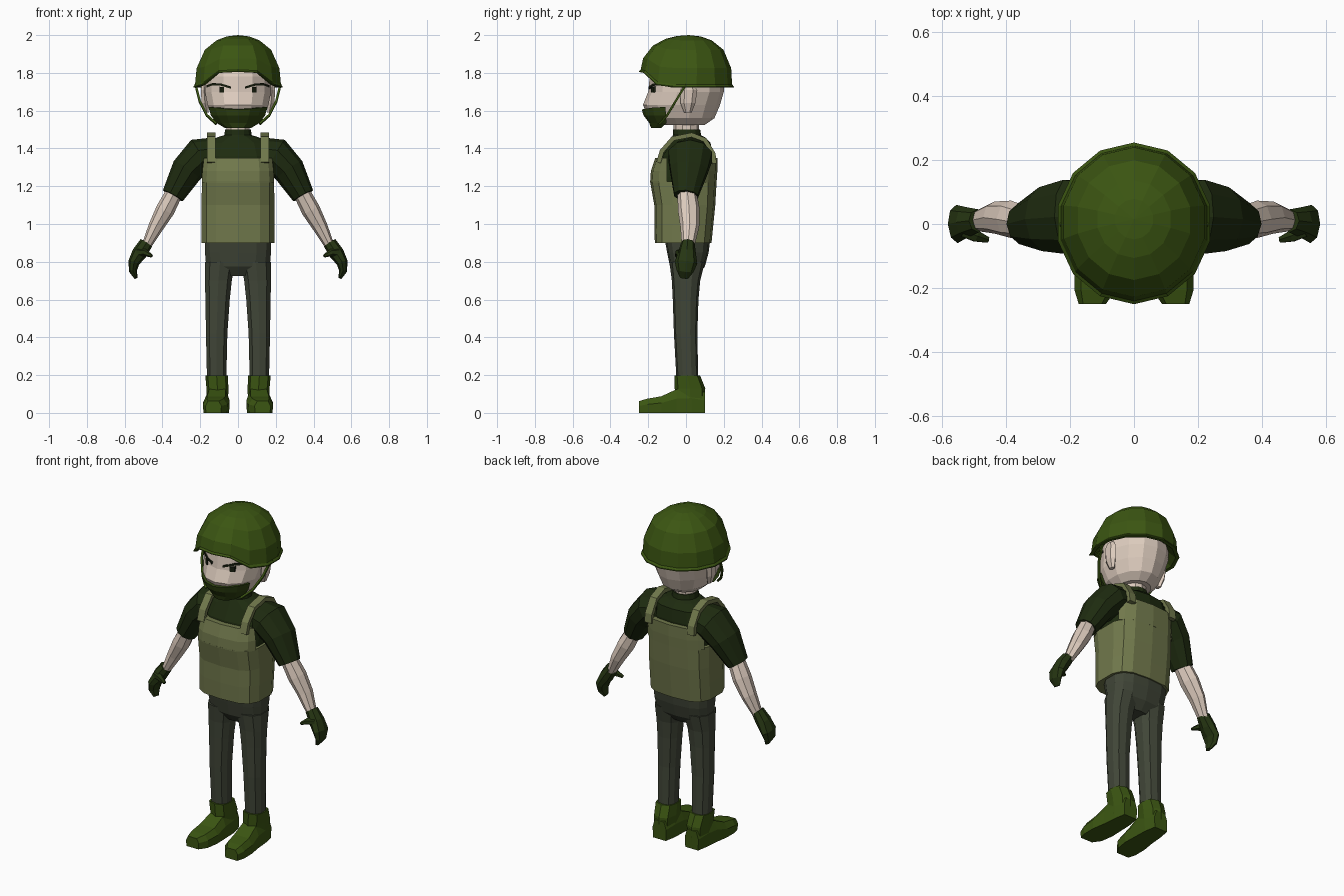
import bpy, bmesh, math
from mathutils import Vector as V

if "Cube" in bpy.data.objects:
    bpy.data.objects.remove(bpy.data.objects["Cube"])


def material(name, rgb):
    m = bpy.data.materials.new(name)
    m.diffuse_color = (*rgb, 1)
    m.use_nodes = True
    m.node_tree.nodes["Principled BSDF"].inputs["Base Color"].default_value = m.diffuse_color
    return m


HELMET = material("helmet_green", (0.044, 0.092, 0.006))
SKIN = material("skin", (0.72, 0.60, 0.51))
VEST = material("olive", (0.165, 0.190, 0.072))
PANTS = material("grey_green", (0.052, 0.061, 0.039))
SHIRT = material("dark_green", (0.013, 0.024, 0.005))
GLOVE = material("glove_green", (0.019, 0.036, 0.006))
MASK = material("mask_green", (0.030, 0.058, 0.006))
EYE = material("eye_dark", (0.008, 0.012, 0.004))


def loft(name, rings, mat, mirror=False):
    """Skin closed rings of equal length, cap both ends; optionally make a mirrored twin."""
    for s in ((1, -1) if mirror else (1,)):
        bm = bmesh.new()
        rows = [[bm.verts.new((p[0] * s, p[1], p[2])) for p in r] for r in rings]
        n = len(rows[0])
        for a, b in zip(rows, rows[1:]):
            for i in range(n):
                j = (i + 1) % n
                bm.faces.new((a[i], a[j], b[j], b[i]))
        bm.faces.new(rows[0])
        bm.faces.new(rows[-1])
        bmesh.ops.remove_doubles(bm, verts=bm.verts, dist=0.0005)
        bmesh.ops.recalc_face_normals(bm, faces=bm.faces)
        full = name if not mirror else ("right_" if s > 0 else "left_") + name
        me = bpy.data.meshes.new(full)
        bm.to_mesh(me)
        bm.free()
        me.materials.append(mat)
        bpy.context.collection.objects.link(bpy.data.objects.new(full, me))


def ring(z, rx, y0, y1, cx=0, n=14, e=2.0):
    """Horizontal superellipse spanning y0..y1; first vertex at the front."""
    cy, ry, out = (y0 + y1) / 2, (y1 - y0) / 2, []
    for i in range(n):
        a = 2 * math.pi * i / n
        s, c = math.sin(a), -math.cos(a)
        out.append((cx + rx * math.copysign(abs(s) ** (2 / e), s),
                    cy + ry * math.copysign(abs(c) ** (2 / e), c), z))
    return out


def tube(points, side=(0, 1, 0), n=8, turn=0.0):
    """Rings along a path of (x, y, z, in-plane radius, side radius)."""
    side, rings = V(side), []
    pos = [V(p[:3]) for p in points]
    for i, p in enumerate(points):
        d = (pos[min(i + 1, len(pos) - 1)] - pos[max(i - 1, 0)]).normalized()
        up = side.cross(d).normalized()
        sd = d.cross(up)
        rings.append([pos[i] + up * p[3] * math.cos(a) + sd * p[4] * math.sin(a)
                      for a in (2 * math.pi * (k + turn) / n for k in range(n))])
    return rings


# Head: (z, half width, front y, back y)
HEAD = [(1.525, .095, -.14, .10), (1.56, .135, -.195, .15), (1.63, .165, -.228, .18),
        (1.70, .18, -.20, .20), (1.78, .178, -.192, .20), (1.87, .15, -.15, .16)]
loft("head", [ring(*h) for h in HEAD], SKIN)
loft("neck", [ring(z, .065, -.065, .07, n=10) for z in (1.44, 1.56)], SKIN)
loft("ear", [ring(1.59, .012, -.01, .03, .165, 6), ring(1.64, .02, -.03, .05, .175, 6),
             ring(1.71, .02, -.03, .06, .18, 6), ring(1.74, .012, -.01, .04, .18, 6)], SKIN, True)


def face_point(x, z):
    """Point on the front of the head."""
    for a, b in zip(HEAD, HEAD[1:]):
        if a[0] <= z <= b[0]:
            t = (z - a[0]) / (b[0] - a[0])
            rx, y0, y1 = (a[k] + (b[k] - a[k]) * t for k in (1, 2, 3))
    return V((x, (y0 + y1) / 2 - (y1 - y0) / 2 * math.sqrt(1 - (x / rx) ** 2), z))


# Eyes and brows as thin plates on the face
def plate(name, pts, half):
    rings = []
    for x, z in pts:
        p = face_point(x, z)
        rings.append([(x, p.y + dy, z + dz) for dy, dz in
                      ((-.005, -half), (-.005, half), (.012, half), (.012, -half))])
    loft(name, rings, EYE, True)


plate("eye", [(.073, 1.712), (.085, 1.71), (.098, 1.712)], .015)
plate("brow", [(.037, 1.722), (.09, 1.738), (.135, 1.74), (.168, 1.728)], .006)

# Lower face mask: front arc of the head, pushed outward
mask = []
for z, rx, ry, cy in ((1.508, .075, .09, -.095), (1.535, .125, .155, -.04),
                      (1.575, .157, .20, -.025), (1.62, .172, .212, -.022)):
    mask.append([(rx * math.sin(a), cy - ry * math.cos(a),
                  z - (.014 * math.cos(a) ** 4 if z > 1.6 else 0))
                 for a in (math.radians(d) for d in range(-66, 67, 22))])
loft("face_mask", mask, MASK)
loft("chin_strap", tube([(.225, .0, 1.74, .008, .008), (.203, -.055, 1.65, .008, .008),
                         (.165, -.10, 1.575, .008, .008), (.115, -.14, 1.53, .008, .008)],
                        (1, 0, 0), 4, .5), HELMET, True)

# Helmet: dome with a raised front edge and a flared lip
N = 14
rows = []
for f, r, cy in ((1, 0, .015), (.975, .25, .015), (.9, .48, .015), (.72, .74, .012), (.37, .925, .006),
                 (.06, .96, .002), (.02, 1.0, .002), (0, 1.0, .002), (0, .92, .002), (.25, .6, .002)):
    row = []
    for i in range(N):
        a = 2 * math.pi * i / N
        k = min(i, N - i)
        rim = (1.805, 1.80, 1.735)[k] if k < 3 else 1.722
        row.append((.243 * r * math.sin(a), cy - .252 * r * math.cos(a), rim + (2 - rim) * f))
    rows.append(row)
loft("helmet", rows, HELMET)

# Shirt body, collar and sleeves
loft("shirt", [ring(.95, .17, -.13, .11, e=2.8), ring(1.25, .18, -.15, .13, e=2.8),
               ring(1.36, .19, -.13, .14, e=2.6), ring(1.43, .17, -.09, .13, e=2.4),
               ring(1.46, .11, -.075, .10), ring(1.47, .075, -.07, .08),
               ring(1.50, .07, -.068, .075)], SHIRT)
loft("sleeve", tube([(.11, .025, 1.375, .085, .10), (.20, .022, 1.36, .098, .122),
                     (.27, .015, 1.285, .085, .105), (.345, 0, 1.15, .06, .066)], n=10), SHIRT, True)

# Forearms, gloves and thumbs
loft("forearm", tube([(.335, .005, 1.17, .045, .05), (.385, .015, 1.075, .05, .058),
                      (.435, .02, .985, .04, .05), (.49, .01, .875, .024, .032)]), SKIN, True)
loft("glove", tube([(.485, .01, .90, .036, .036), (.522, .005, .845, .04, .048),
                    (.552, 0, .795, .03, .06), (.556, -.005, .75, .021, .045),
                    (.54, -.01, .714, .009, .022)]), GLOVE, True)
loft("thumb", tube([(.53, -.02, .85, .024, .024), (.492, -.038, .848, .019, .02),
                    (.455, -.05, .83, .008, .01)], n=6), GLOVE, True)

# Vest: body, upper front and back panels, shoulder straps
E = 3.2
loft("vest", [ring(.90, .195, -.165, .135, e=E), ring(1.0, .196, -.168, .145, e=E),
              ring(1.10, .196, -.168, .155, e=E), ring(1.225, .194, -.19, .162, e=E)], VEST)


def clipped(r, y, sign):
    return [(p[0], min(p[1], y) if sign < 0 else max(p[1], y), p[2]) for p in r]


upper = [ring(1.22, .194, -.19, .162, e=E), ring(1.28, .192, -.186, .166, e=E),
         ring(1.35, .183, -.163, .167, e=E)]
loft("vest_front_panel", [clipped(r, -.10, -1) for r in upper], VEST)
loft("vest_back_panel", [clipped(r, .095, 1) for r in upper], VEST)
loft("vest_strap", tube([(.142, y, z, .017, .032) for y, z in
                         ((-.145, 1.325), (-.128, 1.385), (-.07, 1.452), (.03, 1.472),
                          (.10, 1.445), (.145, 1.37), (.15, 1.32))], (1, 0, 0), 4, .5), VEST, True)

# Trousers
loft("hips", [ring(.725, .09, -.05, .06), ring(.775, .172, -.085, .10, e=2.6),
              ring(.85, .178, -.10, .12, e=2.8), ring(.93, .18, -.115, .13, e=2.8)], PANTS)
loft("trouser_leg", [ring(.17, .053, -.05, .065, .113, 10, 2.5), ring(.42, .059, -.064, .06, .113, 10, 2.5),
                     ring(.60, .067, -.07, .066, .108, 10, 2.5), ring(.70, .074, -.075, .075, .104, 10, 2.5),
                     ring(.80, .082, -.088, .10, .095, 10, 2.5)], PANTS, True)

# Boots: shaft plus a foot lofted from toe to heel
loft("boot_shaft", [ring(.03, .056, -.05, .10, .109, 8, 2.8), ring(.13, .058, -.06, .102, .109, 8, 2.8),
                    ring(.197, .06, -.062, .075, .113, 8, 2.8)], HELMET, True)
foot = []
for y, cx, hw, top in ((-.25, .13, .042, .062), (-.205, .121, .065, .075), (-.13, .115, .071, .088),
                       (-.05, .110, .063, .125), (.03, .108, .058, .13), (.10, .108, .045, .11)):
    foot.append([(cx + hw * u, y, top * w) for u, w in
                 ((-.95, 0), (.95, 0), (1, .6), (.68, 1), (-.68, 1), (-1, .6))])
loft("boot_foot", foot, HELMET, True)
